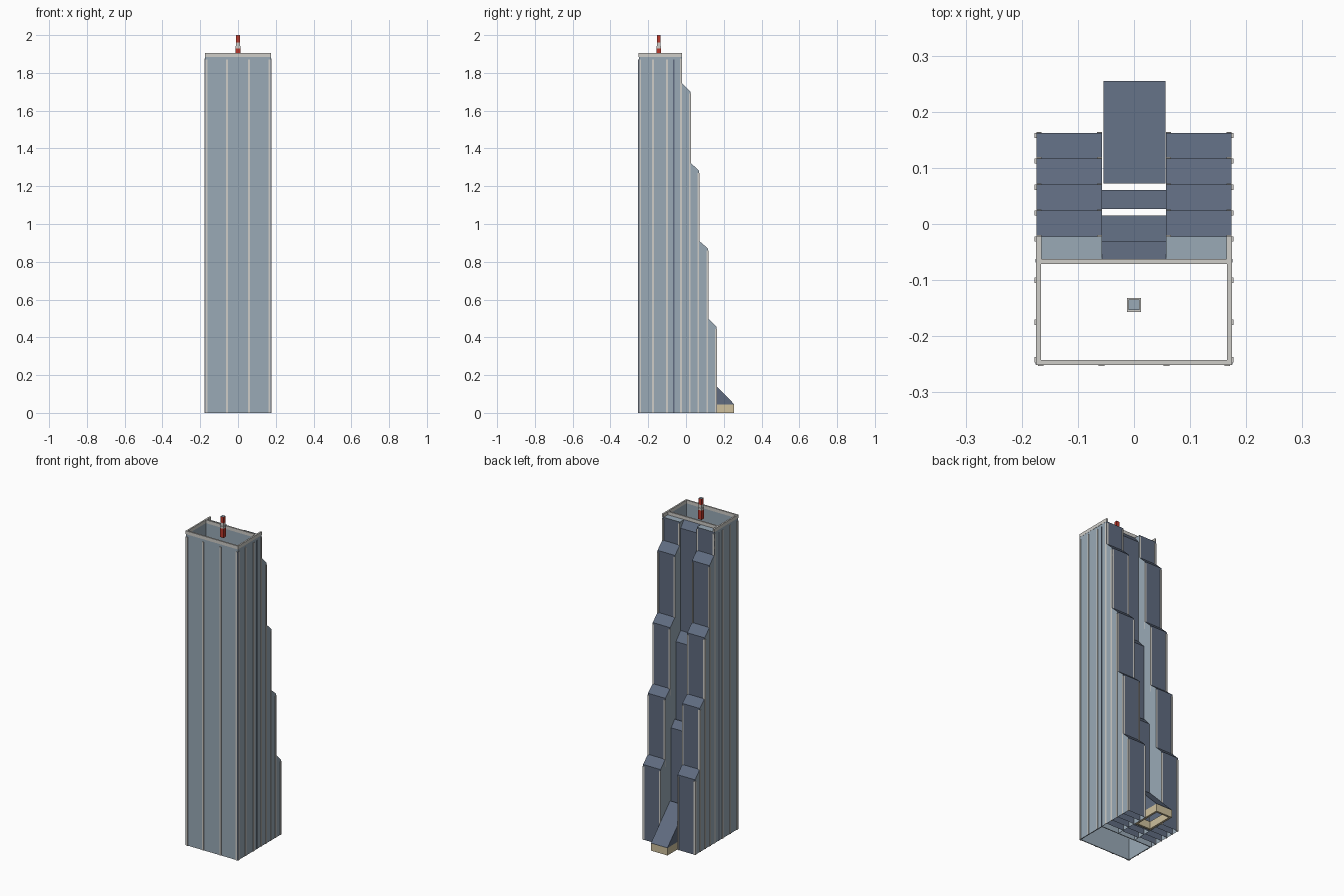
import bpy, bmesh

if "Cube" in bpy.data.objects:
    bpy.data.objects.remove(bpy.data.objects["Cube"])


def material(name, rgb):
    m = bpy.data.materials.new(name)
    m.diffuse_color = (*rgb, 1)
    m.use_nodes = True
    m.node_tree.nodes["Principled BSDF"].inputs["Base Color"].default_value = m.diffuse_color
    return m


GLASS = material("blue_grey_glass", (0.32, 0.40, 0.47))
SLATE = material("dark_slate", (0.115, 0.148, 0.215))
STONE = material("pale_stone", (0.62, 0.61, 0.58))
SAND = material("sand", (0.62, 0.53, 0.34))
RED = material("red", (0.50, 0.04, 0.025))


def finish(name, bm, *mats):
    bmesh.ops.recalc_face_normals(bm, faces=bm.faces)
    me = bpy.data.meshes.new(name)
    bm.to_mesh(me)
    bm.free()
    for m in mats:
        me.materials.append(m)
    ob = bpy.data.objects.new(name, me)
    bpy.context.collection.objects.link(ob)
    return ob


def add_box(bm, x0, x1, y0, y1, z0, z1):
    vs = bmesh.ops.create_cube(bm, size=1)["verts"]
    for v in vs:
        v.co.x = x1 if v.co.x > 0 else x0
        v.co.y = y1 if v.co.y > 0 else y0
        v.co.z = z1 if v.co.z > 0 else z0


def boxes(name, mat, items):
    bm = bmesh.new()
    for b in items:
        add_box(bm, *b)
    return finish(name, bm, mat)


def ring(name, mat, x0, x1, y0, y1, z0, z1, t):
    """Open rectangular tube with wall thickness t."""
    bm = bmesh.new()
    loops = []
    for d, z in ((0, z0), (0, z1), (t, z1), (t, z0)):
        loops.append([bm.verts.new(p) for p in (
            (x0 + d, y0 + d, z), (x1 - d, y0 + d, z),
            (x1 - d, y1 - d, z), (x0 + d, y1 - d, z))])
    for i in range(4):
        a, b = loops[i], loops[(i + 1) % 4]
        for k in range(4):
            n = (k + 1) % 4
            bm.faces.new((a[k], a[n], b[n], b[k]))
    return finish(name, bm, mat)


def tier(name, x0, x1, y0, y1, zf, zb, z0=0, sides=0):
    """Shell open at front and bottom; rear and sloping faces are slate."""
    bm = bmesh.new()
    l, r = [[bm.verts.new((x, y, z)) for y, z in
             ((y0, z0), (y0, zf), (y1, zb), (y1, z0))] for x in (x0, x1)]
    cheek_l = bm.faces.new(l)
    cheek_r = bm.faces.new(r)
    top = bm.faces.new((l[1], r[1], r[2], l[2]))
    back = bm.faces.new((l[2], r[2], r[3], l[3]))
    back.material_index = 1
    top.material_index = 1 if zf > zb else 0
    cheek_l.material_index = cheek_r.material_index = sides
    return finish(name, bm, GLASS, SLATE)


W, INNER, TOP = 0.174, 0.057, 1.885

# Main shaft, open at both ends, with its parapet
ring("main_shaft", GLASS, -W, W, -0.25, -0.062, 0, TOP, 0.005)
ring("parapet", STONE, -0.175, 0.175, -0.251, -0.062, TOP, 1.905, 0.009)
boxes("parapet_returns", STONE,
      [(s * 0.170 - 0.005, s * 0.170 + 0.005, -0.062, -0.022, TOP, 1.905)
       for s in (-1, 1)])

# Stepped rear columns: (front y, back y, front top, back top)
steps = [(-0.062, -0.022, TOP, TOP), (-0.022, 0.024, 1.745, 1.70),
         (0.024, 0.070, 1.325, 1.28), (0.070, 0.117, 0.91, 0.87),
         (0.117, 0.162, 0.50, 0.455)]
side_fins, back_fins = [], []
for i, (y0, y1, zf, zb) in enumerate(steps):
    for s, label in ((-1, "left"), (1, "right")):
        xs = sorted((s * INNER, s * W))
        tier(f"{label}_step_{i + 1}", *xs, y0, y1, zf, zb)
        # fins at the rear corners of each step
        side_fins.append((s * 0.174 - 0.003, s * 0.174 + 0.003,
                          y1 - 0.009, y1, 0, zb - 0.01))
        for x in (0.169, 0.0615):
            z0 = 0 if i == 4 else steps[i + 1][3]
            back_fins.append((s * x - 0.0045, s * x + 0.0045,
                              y1 - 0.003, y1 + 0.002, z0, zb - 0.01))

# Recessed central column
tier("centre_step_1", -INNER, INNER, -0.062, -0.030, TOP, 1.845)
tier("centre_step_2", -INNER, INNER, -0.030, 0.015, 1.225, 1.175)
tier("centre_step_3", -INNER, INNER, 0.027, 0.061, 0.71, 0.67)

# Vertical fins on the front and flanks
front_fins = [(x - 0.005, x + 0.005, -0.253, -0.249, 0, 1.87)
              for x in (-0.166, -0.058, 0.058, 0.166)]
for s in (-1, 1):
    for y in (-0.242, -0.175, -0.1):
        side_fins.append((s * 0.174 - 0.003, s * 0.174 + 0.003,
                          y - 0.005, y + 0.005, 0, 1.87))
boxes("front_fins", STONE, front_fins)
boxes("side_fins", STONE, side_fins)
boxes("rear_fins", STONE, back_fins)

# Dark joint strips at the corners and along the flanks
joints = []
for s in (-1, 1):
    joints.append((s * 0.1725 - 0.002, s * 0.1725 + 0.002,
                   -0.2515, -0.249, 0, 1.87))
    joints.append((s * 0.174 - 0.0015, s * 0.174 + 0.0015,
                   -0.069, -0.062, 0, 1.87))
    joints.append((s * 0.174 - 0.0015, s * 0.174 + 0.0015,
                   -0.2505, -0.247, 0, 1.87))
boxes("joint_strips", SLATE, joints)

# Entrance at the rear: hollow base and sloping canopy
ring("entrance_base", SAND, -0.054, 0.056, 0.072, 0.255, 0, 0.045, 0.012)
tier("entrance_canopy", -0.054, 0.056, 0.072, 0.255, 0.232, 0.046, 0.045, 1)

# Banded mast
MY = -0.144


def mast(name, mat, h, z0, z1):
    boxes(name, mat, [(-h, h, MY - h, MY + h, z0, z1)])


mast("mast_base", RED, 0.0125, 1.875, 1.93)
mast("mast_collar", STONE, 0.0125, 1.93, 1.943)
mast("mast_middle", STONE, 0.0095, 1.943, 1.962)
mast("mast_tip", RED, 0.0095, 1.962, 1.998)
mast("mast_cap", GLASS, 0.0095, 1.998, 2.0)
